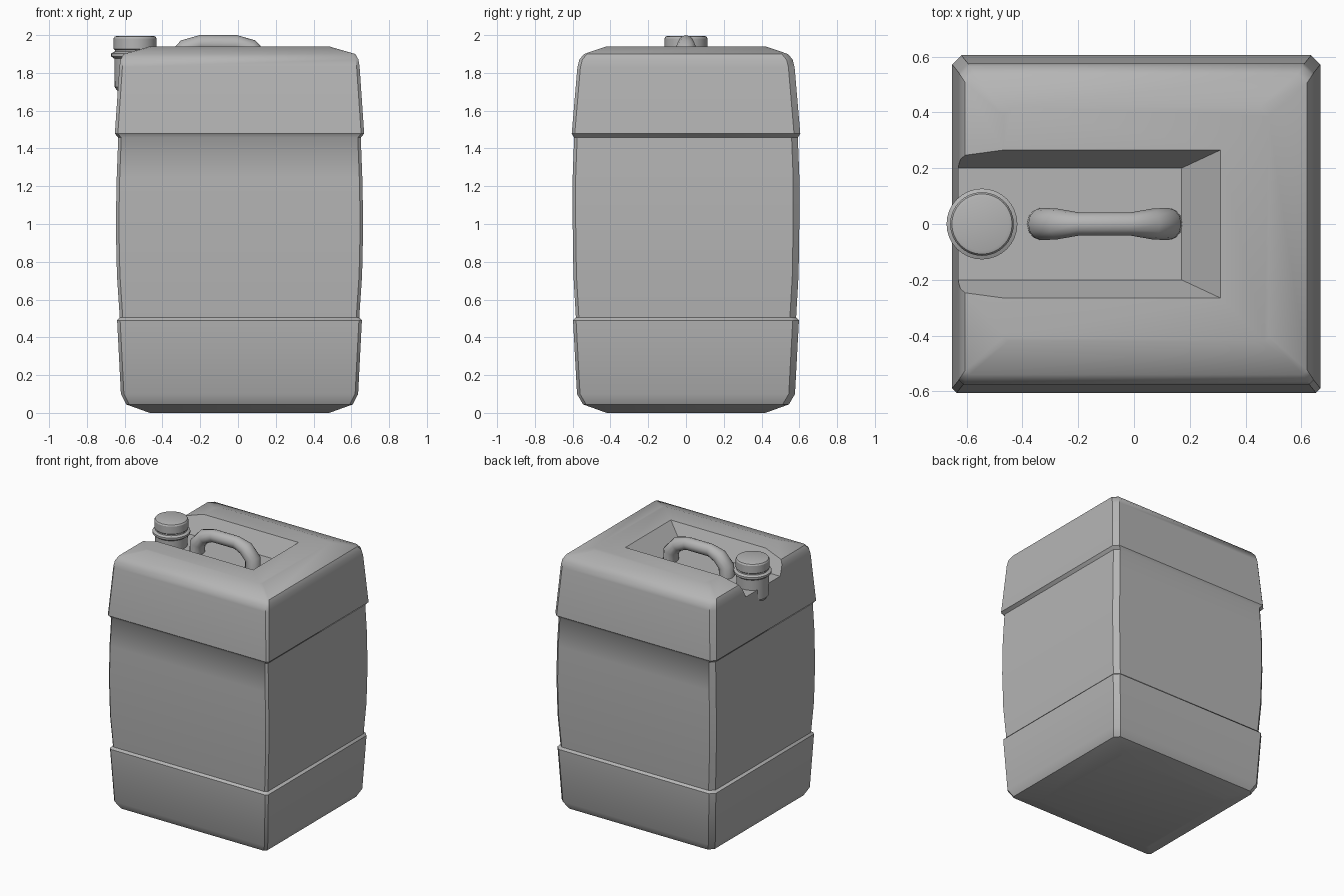
import bpy, bmesh, math
from mathutils import Vector

if "Cube" in bpy.data.objects:
    bpy.data.objects.remove(bpy.data.objects["Cube"])

# Dark grey plastic
grey = bpy.data.materials.new("grey_plastic")
grey.diffuse_color = (0.46, 0.46, 0.46, 1)
grey.use_nodes = True
grey.node_tree.nodes["Principled BSDF"].inputs["Base Color"].default_value = grey.diffuse_color


def loft(name, rings, smooth=30):
    """Skin a list of equally sized point loops and cap both ends."""
    bm = bmesh.new()
    loops = [[bm.verts.new(p) for p in ring] for ring in rings]
    n = len(loops[0])
    for a, b in zip(loops, loops[1:]):
        for i in range(n):
            j = (i + 1) % n
            bm.faces.new((a[i], a[j], b[j], b[i]))
    bm.faces.new(loops[0][::-1])
    bm.faces.new(loops[-1])
    bmesh.ops.recalc_face_normals(bm, faces=bm.faces)
    mesh = bpy.data.meshes.new(name)
    bm.to_mesh(mesh)
    bm.free()
    mesh.materials.append(grey)
    ob = bpy.data.objects.new(name, mesh)
    bpy.context.collection.objects.link(ob)
    if smooth:
        shade(ob, smooth)
    return ob


def activate(ob):
    bpy.ops.object.select_all(action='DESELECT')
    ob.select_set(True)
    bpy.context.view_layer.objects.active = ob


def shade(ob, angle):
    activate(ob)
    bpy.ops.object.shade_smooth_by_angle(angle=math.radians(angle))


def chamfered_rect(z, hx, hy, b=0.033, f=0.016, cx=0.008):
    """Rectangle with wider chamfers on the back corners than the front."""
    pts = [(hx, hy - b), (hx - b, hy), (b - hx, hy), (-hx, hy - b),
           (-hx, f - hy), (f - hx, -hy), (hx - f, -hy), (hx, f - hy)]
    return [(cx + x, y, z) for x, y in pts]


# Body: chamfered rectangles stacked up the height (z, half x, half y)
body_profile = [
    (0.0, 0.475, 0.42), (0.045, 0.60, 0.545), (0.10, 0.628, 0.577),
    (0.49, 0.648, 0.598), (0.505, 0.634, 0.583), (0.73, 0.649, 0.596),
    (1.0, 0.655, 0.60), (1.25, 0.65, 0.60), (1.458, 0.642, 0.592),
    (1.478, 0.66, 0.605), (1.83, 0.636, 0.575), (1.87, 0.63, 0.565),
    (1.90, 0.613, 0.54), (1.94, 0.475, 0.42)]
body = loft("canister_body", [chamfered_rect(*p) for p in body_profile], 0)

# Recess in the top, open to the left, with sloping walls
recess = loft("recess_cutter", [
    [(-0.8, -w, z), (end, -w, z), (end, w, z), (-0.8, w, z)]
    for z, w, end in ((1.80, 0.20, 0.17), (2.01, 0.298, 0.38))], 0)
recess.hide_render = True
cut = body.modifiers.new("recess", 'BOOLEAN')
cut.operation = 'DIFFERENCE'
cut.solver = 'EXACT'
cut.object = recess
activate(body)
bpy.ops.object.modifier_apply(modifier="recess")
bpy.data.objects.remove(recess, do_unlink=True)
shade(body, 36)


def turned(name, profile, x=-0.545, sides=32):
    """Round part from (radius, z) pairs."""
    return loft(name, [
        [(x + r * math.cos(2 * math.pi * i / sides),
          r * math.sin(2 * math.pi * i / sides), z) for i in range(sides)]
        for r, z in profile])


# Spout neck with flange, and screw cap
turned("spout_neck", [(0.09, 1.70), (0.108, 1.725), (0.110, 1.875), (0.127, 1.888),
                      (0.127, 1.903), (0.108, 1.912), (0.106, 1.93)])
turned("screw_cap", [(0.104, 1.918), (0.114, 1.927), (0.114, 1.982),
                     (0.108, 1.992), (0.096, 1.996)])

# Carry handle: rounded section swept along an arch (x, z, half width, half depth)
path = [(-0.335, 1.76, 0.058, 0.05), (-0.33, 1.87, 0.058, 0.052),
        (-0.275, 1.93, 0.055, 0.05), (-0.20, 1.955, 0.042, 0.045),
        (-0.01, 1.955, 0.042, 0.045), (0.065, 1.93, 0.055, 0.05),
        (0.12, 1.87, 0.058, 0.052), (0.125, 1.76, 0.058, 0.05)]
rings = []
for k, (x, z, wy, wn) in enumerate(path):
    a, b = path[max(k - 1, 0)], path[min(k + 1, len(path) - 1)]
    t = Vector((b[0] - a[0], 0, b[1] - a[1])).normalized()
    normal = Vector((-t.z, 0, t.x))
    rings.append([Vector((x, 0, z)) + normal * wn * math.cos(u) + Vector((0, wy * math.sin(u), 0))
                  for u in (2 * math.pi * i / 12 for i in range(12))])
loft("carry_handle", rings, 40)
